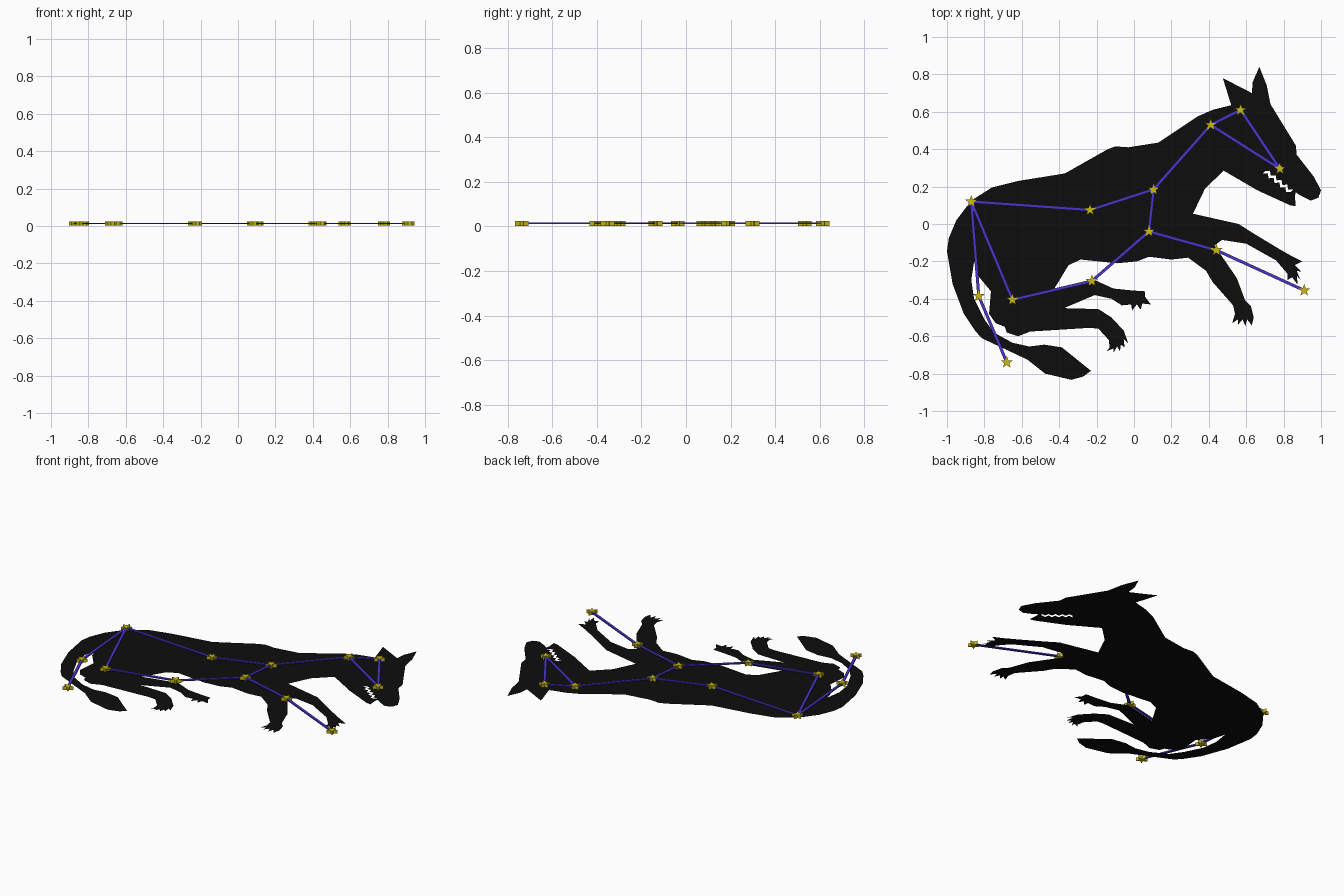
import bpy, bmesh, math
from mathutils import Vector
from mathutils.geometry import tessellate_polygon


def material(name, rgb):
    m = bpy.data.materials.new(name)
    m.diffuse_color = (*rgb, 1)
    return m


BLACK = material("silhouette_black", (0.004, 0.004, 0.004))
YELLOW = material("star_yellow", (0.6, 0.5, 0.005))
BLUE = material("line_blue", (0.07, 0.035, 0.6))


def add_object(name, verts, faces, mat):
    me = bpy.data.meshes.new(name)
    me.from_pydata(verts, [], faces)
    bm = bmesh.new()
    bm.from_mesh(me)
    bmesh.ops.recalc_face_normals(bm, faces=bm.faces)
    bm.to_mesh(me)
    bm.free()
    me.materials.append(mat)
    ob = bpy.data.objects.new(name, me)
    bpy.context.collection.objects.link(ob)
    return ob


def sheet(name, *loops):
    """Flat sheet on z = 0; loops after the first are holes."""
    loops = [[Vector((x, y, 0)) for x, y in loop] for loop in loops]
    verts = [p for loop in loops for p in loop]
    tris = []
    for a, b, c in tessellate_polygon(loops):
        n = (verts[b] - verts[a]).cross(verts[c] - verts[a])
        tris.append((a, b, c) if n.z > 0 else (a, c, b))
    me = bpy.data.meshes.new(name)
    me.from_pydata(verts, [], tris)
    me.materials.append(BLACK)
    bpy.context.collection.objects.link(bpy.data.objects.new(name, me))


def prism(name, outline, z0, z1, mat):
    n = len(outline)
    verts = [(x, y, z) for z in (z0, z1) for x, y in outline]
    faces = [tuple(range(n))[::-1], tuple(range(n, 2 * n))]
    faces += [(i, (i + 1) % n, n + (i + 1) % n, n + i) for i in range(n)]
    return add_object(name, verts, faces, mat)


# Zigzag mouth gap
a, b = Vector((0.70, 0.283)), Vector((0.84, 0.172))
side = Vector((a.y - b.y, b.x - a.x)).normalized()
zig = [a.lerp(b, i / 9) + side * (0.009 if i % 2 else -0.009) for i in range(10)]
mouth = [p + side * 0.009 for p in zig] + [p - side * 0.009 for p in reversed(zig)]

# Head with ears and open jaw
sheet("head", [
    (0.42, 0.61), (0.52, 0.635), (0.475, 0.78), (0.63, 0.70), (0.635, 0.76), (0.67, 0.84),
    (0.71, 0.74), (0.73, 0.64), (0.865, 0.42), (0.87, 0.37), (0.96, 0.255), (1.0, 0.18),
    (0.985, 0.14), (0.945, 0.125), (0.885, 0.155), (0.865, 0.17), (0.86, 0.15),
    (0.865, 0.095), (0.835, 0.10), (0.66, 0.18), (0.48, 0.285)], mouth)

# Torso and haunch
sheet("torso", [
    (0.42, 0.61), (0.34, 0.575), (0.13, 0.435), (-0.03, 0.41), (-0.10, 0.415), (-0.14, 0.40),
    (-0.37, 0.27), (-0.62, 0.23), (-0.76, 0.195), (-0.87, 0.125), (-0.855, -0.20),
    (-0.835, -0.275), (-0.765, -0.36), (-0.775, -0.48), (-0.74, -0.53), (-0.69, -0.55),
    (-0.68, -0.58), (-0.62, -0.60), (-0.555, -0.575), (-0.375, -0.45), (-0.43, -0.352),
    (-0.35, -0.22), (-0.285, -0.19), (-0.09, -0.21), (0.015, -0.20), (0.08, -0.175),
    (0.20, -0.19), (0.29, -0.18), (0.43, -0.115), (0.315, 0.055), (0.38, 0.19), (0.48, 0.285)])

# Tail
sheet("tail", [
    (-0.87, 0.125), (-0.95, 0.02), (-0.99, -0.075), (-1.0, -0.145), (-0.97, -0.32),
    (-0.91, -0.48), (-0.85, -0.57), (-0.815, -0.61), (-0.57, -0.725), (-0.475, -0.80),
    (-0.335, -0.833), (-0.27, -0.815), (-0.23, -0.785), (-0.385, -0.66), (-0.48, -0.645),
    (-0.56, -0.655), (-0.65, -0.635), (-0.75, -0.58), (-0.80, -0.51), (-0.855, -0.40),
    (-0.87, -0.30), (-0.855, -0.20)])

# Hind legs with clawed paws
sheet("near_hind_leg", [
    (-0.555, -0.575), (-0.235, -0.555), (-0.19, -0.56), (-0.135, -0.62), (-0.13, -0.66),
    (-0.145, -0.68), (-0.11, -0.665), (-0.11, -0.688), (-0.09, -0.655), (-0.075, -0.68),
    (-0.07, -0.645), (-0.05, -0.66), (-0.055, -0.615), (-0.03, -0.64), (-0.055, -0.57),
    (-0.12, -0.50), (-0.19, -0.455), (-0.375, -0.45)])
sheet("far_hind_leg", [
    (-0.375, -0.45), (-0.21, -0.38), (-0.12, -0.40), (-0.065, -0.435), (-0.015, -0.43),
    (-0.01, -0.462), (0.015, -0.43), (0.035, -0.458), (0.045, -0.425), (0.09, -0.43),
    (0.06, -0.39), (0.06, -0.36), (-0.015, -0.355), (-0.11, -0.345), (-0.21, -0.30),
    (-0.43, -0.352)])

# Front legs with clawed paws
sheet("near_front_leg", [
    (0.29, -0.18), (0.385, -0.25), (0.42, -0.31), (0.53, -0.435), (0.54, -0.48),
    (0.525, -0.53), (0.555, -0.51), (0.555, -0.54), (0.58, -0.51), (0.595, -0.545),
    (0.605, -0.51), (0.63, -0.542), (0.64, -0.50), (0.625, -0.44), (0.595, -0.41),
    (0.55, -0.29), (0.475, -0.18), (0.43, -0.115)])
sheet("far_front_leg", [
    (0.43, -0.115), (0.47, -0.085), (0.60, -0.105), (0.76, -0.195), (0.82, -0.265),
    (0.82, -0.30), (0.845, -0.285), (0.875, -0.325), (0.87, -0.275), (0.89, -0.30),
    (0.87, -0.25), (0.895, -0.255), (0.86, -0.22), (0.90, -0.20), (0.84, -0.17),
    (0.77, -0.13), (0.63, -0.045), (0.56, 0.0), (0.47, 0.02), (0.315, 0.055)])

# Stars
STARS = dict(
    ear=(0.57, 0.61), nape=(0.41, 0.53), jaw=(0.78, 0.295), shoulder=(0.105, 0.185),
    back=(-0.235, 0.075), rump=(-0.87, 0.12), chest=(0.08, -0.04), elbow=(0.44, -0.14),
    paw=(0.91, -0.355), knee=(-0.225, -0.305), hock=(-0.65, -0.405),
    tail=(-0.83, -0.385), tail_end=(-0.68, -0.74))
for name, (cx, cy) in STARS.items():
    outline = []
    for i in range(10):
        r, t = (0.014 if i % 2 else 0.034), math.pi / 2 + i * math.pi / 5
        outline.append((cx + r * math.cos(t), cy + r * math.sin(t)))
    prism(name + "_star", outline, 0.003, 0.024, YELLOW)

# Connecting lines
CHAINS = ["rump back shoulder nape ear jaw nape", "shoulder chest elbow paw",
          "chest knee hock rump tail tail_end"]
for chain in CHAINS:
    stops = chain.split()
    for s, e in zip(stops, stops[1:]):
        p, q = Vector(STARS[s]), Vector(STARS[e])
        d = (q - p).normalized()
        w = Vector((-d.y, d.x)) * 0.008
        prism(f"{s}_{e}_line", [p - w, q - w, q + w, p + w], 0.010, 0.017, BLUE)
